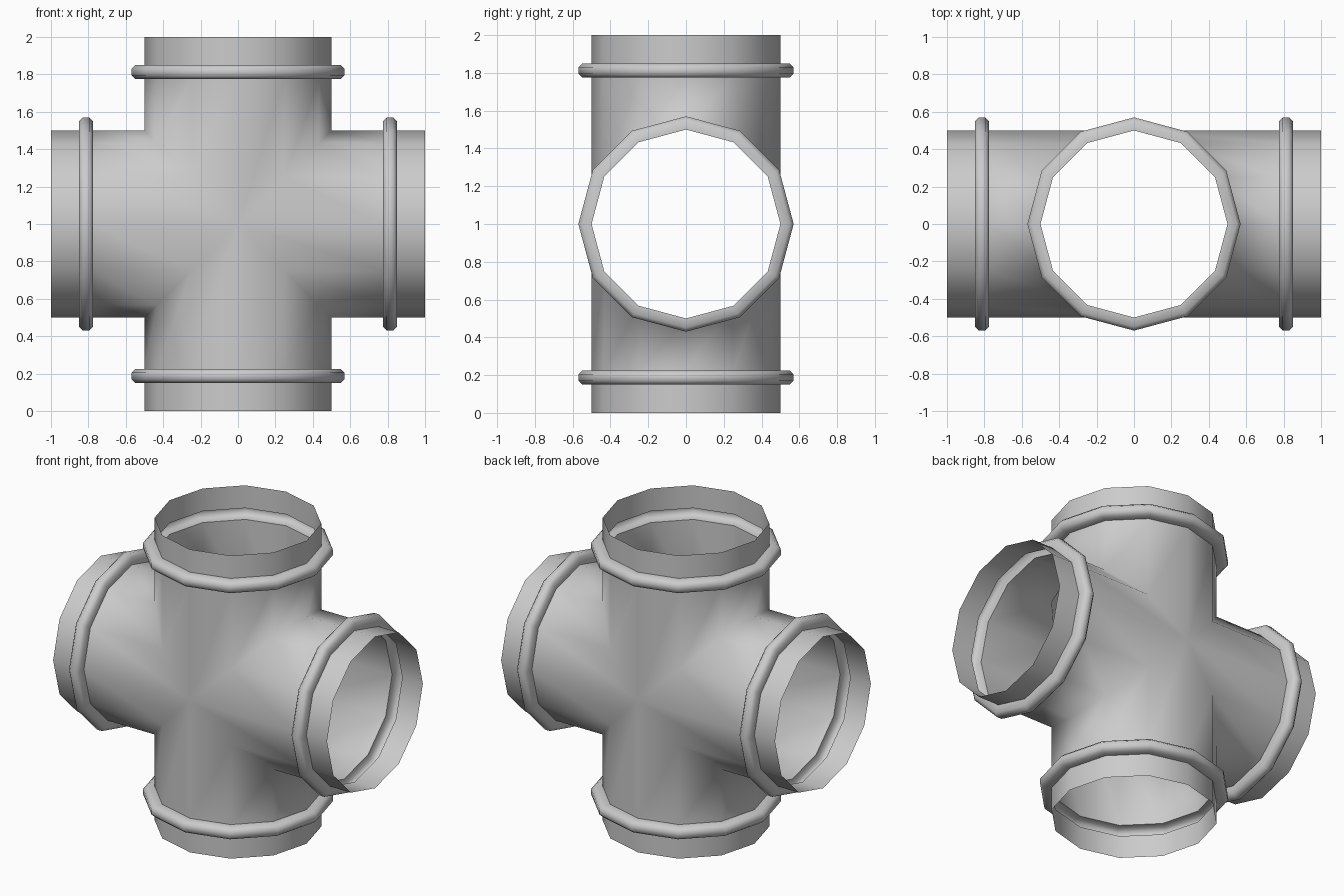
import bpy, bmesh
from math import cos, sin, pi, radians
from mathutils import Matrix

if "Cube" in bpy.data.objects:
    bpy.data.objects.remove(bpy.data.objects["Cube"])

SIDES = 12
R = 0.5
# Wall profile beyond the mitre: (distance from centre, radius), with the raised bead
PROFILE = [(0.775, R), (0.775, 0.548), (0.795, 0.57), (0.83, 0.57),
           (0.85, 0.548), (0.85, R), (1.0, R)]


def add_arm(bm, rot):
    """One open pipe arm along +x, mitred where it meets its neighbours."""
    loops = []
    for i in range(SIDES):
        c, s = cos(2 * pi * i / SIDES), sin(2 * pi * i / SIDES)
        pts = [(R * abs(s), R)] + PROFILE
        loops.append([bm.verts.new(rot @ Matrix.Translation((d, r * c, r * s)).translation)
                      for d, r in pts])
    for i in range(SIDES):
        a, b = loops[i], loops[(i + 1) % SIDES]
        for k in range(len(a) - 1):
            bm.faces.new((a[k], b[k], b[k + 1], a[k + 1])).normal_flip()


# Four arms in the xz plane, welded along the mitres
bm = bmesh.new()
for q in range(4):
    add_arm(bm, Matrix.Rotation(q * pi / 2, 3, 'Y'))
bmesh.ops.remove_doubles(bm, verts=bm.verts, dist=0.0005)
bmesh.ops.recalc_face_normals(bm, faces=bm.faces)
# Make sure the walls face outward
top = max(bm.faces, key=lambda f: f.calc_center_median().x)
mid = top.calc_center_median()
if top.normal.y * mid.y + top.normal.z * mid.z < 0:
    bmesh.ops.reverse_faces(bm, faces=bm.faces)
bmesh.ops.translate(bm, verts=bm.verts, vec=(0, 0, 1))

mesh = bpy.data.meshes.new("cross_pipe")
bm.to_mesh(mesh)
bm.free()
pipe = bpy.data.objects.new("cross_pipe", mesh)
bpy.context.collection.objects.link(pipe)

# Smooth walls, crisp bead edges
bpy.context.view_layer.objects.active = pipe
pipe.select_set(True)
bpy.ops.object.shade_smooth_by_angle(angle=radians(88))
